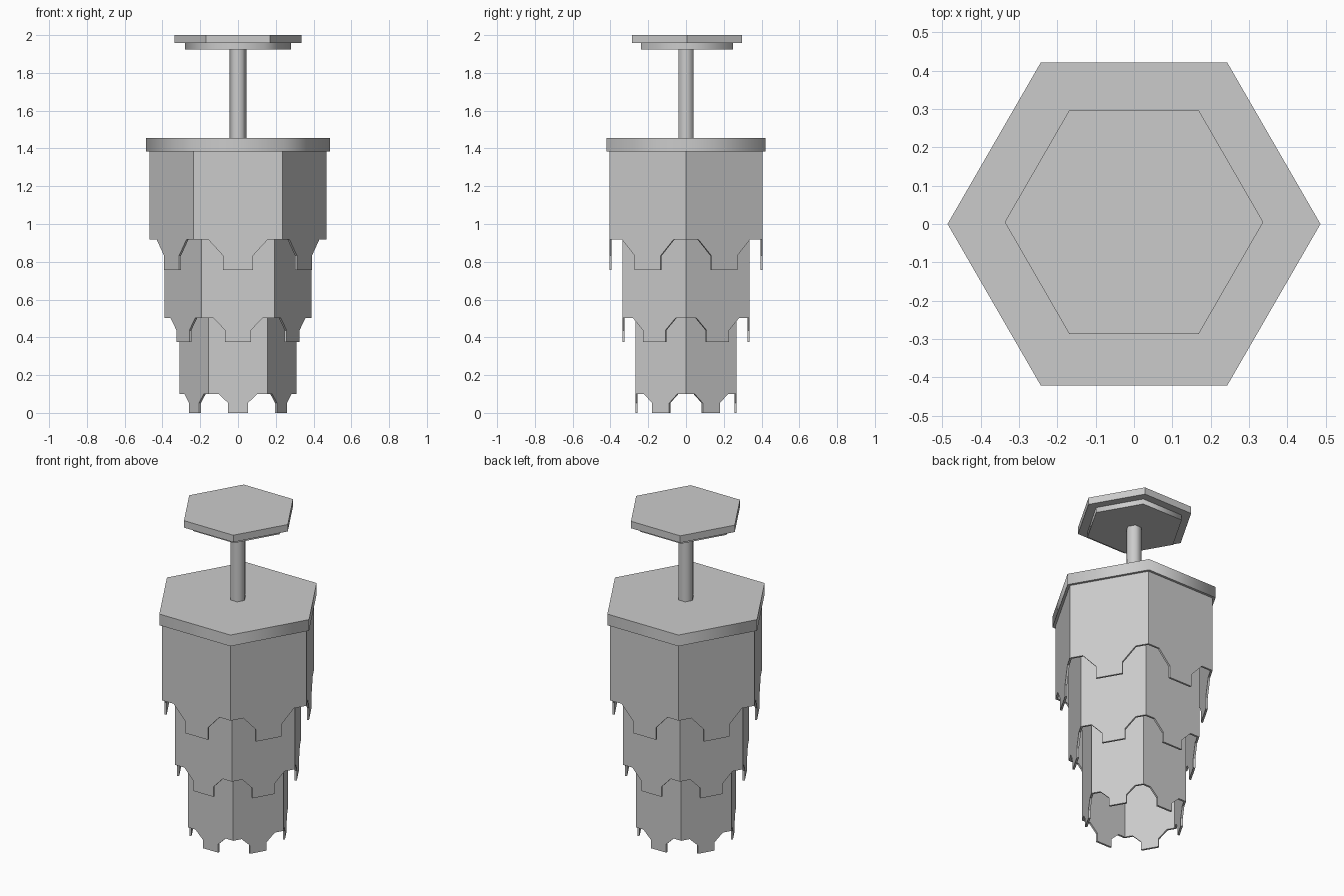
import bpy, bmesh, math
from mathutils import Matrix

if "Cube" in bpy.data.objects:
    bpy.data.objects.remove(bpy.data.objects["Cube"])


def add_object(name, bm):
    mesh = bpy.data.meshes.new(name)
    bm.to_mesh(mesh)
    bm.free()
    obj = bpy.data.objects.new(name, mesh)
    bpy.context.collection.objects.link(obj)
    return obj


def hex_prism(name, radius, z0, z1, y=0.0, smooth=False):
    # Six-sided plate or rod with corners on the x axis
    bm = bmesh.new()
    ring = [(radius * math.cos(math.radians(60 * i)),
             y + radius * math.sin(math.radians(60 * i))) for i in range(6)]
    low = [bm.verts.new((px, py, z0)) for px, py in ring]
    high = [bm.verts.new((px, py, z1)) for px, py in ring]
    bm.faces.new(low[::-1])
    bm.faces.new(high)
    for i in range(6):
        j = (i + 1) % 6
        bm.faces.new((low[i], low[j], high[j], high[i])).smooth = smooth
    obj = add_object(name, bm)
    if smooth:
        bpy.ops.object.select_all(action='DESELECT')
        obj.select_set(True)
        bpy.context.view_layer.objects.active = obj
        bpy.ops.object.shade_smooth_by_angle(angle=math.radians(65))
    return obj


def shade_tier(name, radius, z_tab, z_mid, z_edge, tab, slope, z_top):
    # Hexagonal thin-walled tube, one hanging tab in the middle of each side
    bm = bmesh.new()
    half, apothem = radius / 2, radius * math.sqrt(3) / 2
    right = [(tab, z_tab), (tab, z_mid), (slope, z_edge), (half, z_edge), (half, z_top)]
    outline = [(-x, z) for x, z in reversed(right)] + right
    for i in range(6):
        turn = Matrix.Rotation(math.radians(60 * i), 4, 'Z')
        verts = [bm.verts.new((x, -apothem, z)) for x, z in outline]
        bmesh.ops.transform(bm, matrix=turn, verts=verts)
        bm.faces.new(verts)
    bmesh.ops.remove_doubles(bm, verts=bm.verts[:], dist=1e-4)
    bmesh.ops.recalc_face_normals(bm, faces=bm.faces[:])
    bm.normal_update()
    # Make sure walls face outwards so the thickness goes inwards
    for f in bm.faces:
        c = f.calc_center_median()
        if f.normal.x * c.x + f.normal.y * c.y < 0:
            f.normal_flip()
    obj = add_object(name, bm)
    mod = obj.modifiers.new("thickness", 'SOLIDIFY')
    mod.thickness = 0.012
    mod.offset = -1
    mod.use_even_offset = True
    return obj


# Three nested shade tiers hanging from the cover plate
shade_tier("upper_shade", 0.469, 0.757, 0.832, 0.917, 0.079, 0.157, 1.386)
shade_tier("middle_shade", 0.389, 0.375, 0.437, 0.503, 0.068, 0.131, 1.386)
shade_tier("lower_shade", 0.310, 0.0, 0.052, 0.101, 0.052, 0.103, 1.386)

# Cover plate, rod and two-step ceiling mount
hex_prism("cover_plate", 0.486, 1.385, 1.454, smooth=True)
hex_prism("hanging_rod", 0.045, 1.45, 1.93, smooth=True)
hex_prism("mount_lower_plate", 0.281, 1.925, 1.957, y=0.005, smooth=True)
hex_prism("mount_upper_plate", 0.337, 1.957, 2.0, y=0.005)
